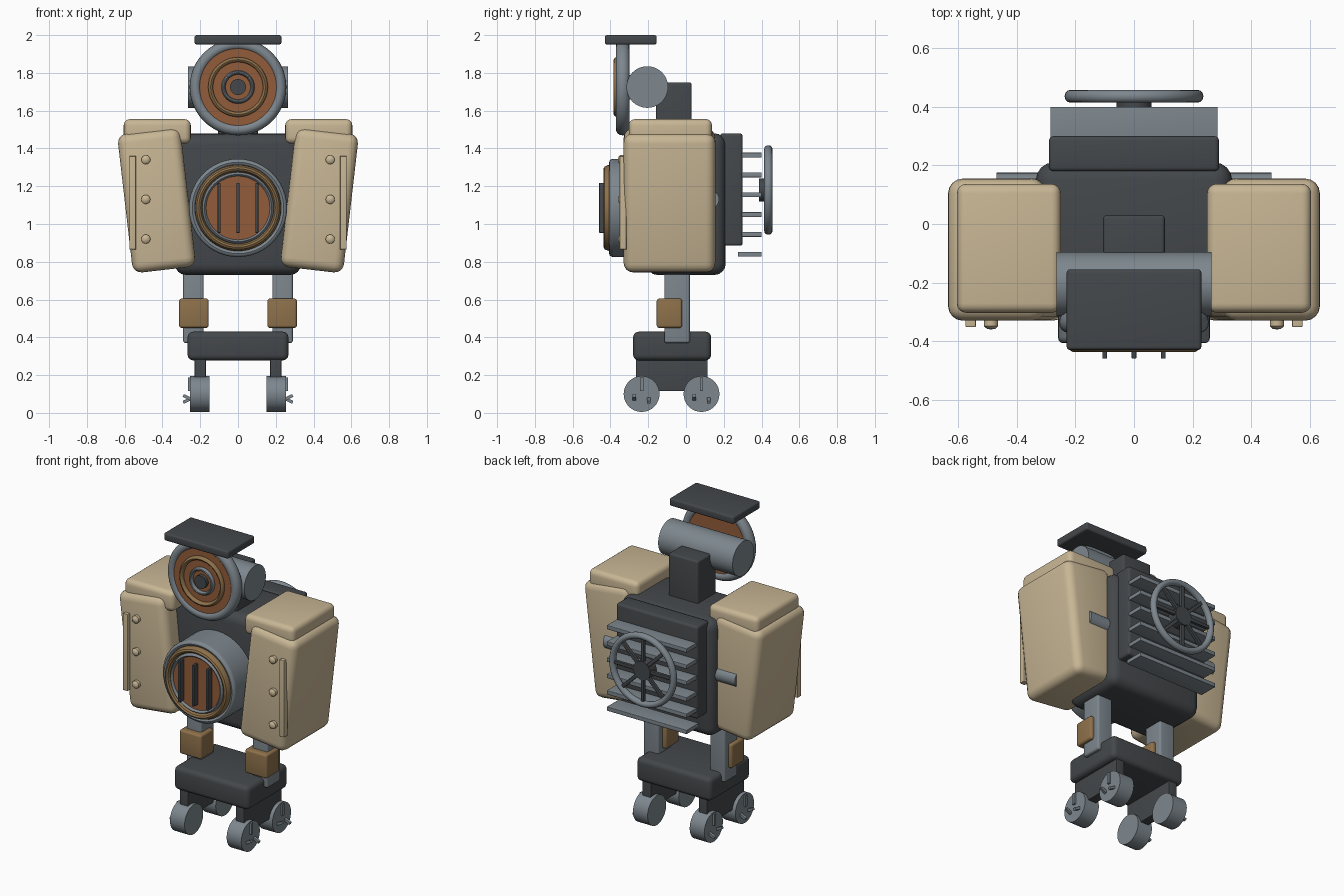
import bpy, bmesh, math
from mathutils import Matrix, Vector

if "Cube" in bpy.data.objects:
    bpy.data.objects.remove(bpy.data.objects["Cube"])


def material(name, rgb):
    m = bpy.data.materials.new(name)
    m.diffuse_color = (*rgb, 1)
    m.use_nodes = True
    m.node_tree.nodes["Principled BSDF"].inputs["Base Color"].default_value = m.diffuse_color
    return m


DARK = material("charcoal", (0.058, 0.064, 0.070))
GRAY = material("steel_gray", (0.205, 0.242, 0.270))
TAN = material("sand_tan", (0.58, 0.47, 0.30))
BRONZE = material("bronze", (0.27, 0.165, 0.07))
COPPER = material("copper", (0.29, 0.108, 0.043))


def finish(bm, name, mat, matrix=Matrix()):
    bmesh.ops.recalc_face_normals(bm, faces=bm.faces)
    me = bpy.data.meshes.new(name)
    bm.to_mesh(me)
    bm.free()
    me.materials.append(mat)
    ob = bpy.data.objects.new(name, me)
    bpy.context.collection.objects.link(ob)
    ob.matrix_world = matrix
    bpy.ops.object.select_all(action='DESELECT')
    ob.select_set(True)
    bpy.context.view_layer.objects.active = ob
    bpy.ops.object.shade_smooth_by_angle(angle=math.radians(35))
    return ob


def box(name, mat, x, y, z, bevel=0.0, tilt=0.0):
    """Box from (min, max) ranges, optionally rounded and tilted about y."""
    size = [abs(r[1] - r[0]) for r in (x, y, z)]
    mid = Vector([(r[0] + r[1]) / 2 for r in (x, y, z)])
    bm = bmesh.new()
    bmesh.ops.create_cube(bm, size=1)
    bmesh.ops.scale(bm, vec=size, verts=bm.verts)
    if bevel:
        bmesh.ops.bevel(bm, geom=bm.edges[:], offset=bevel, segments=4,
                        profile=0.5, affect='EDGES')
    return finish(bm, name, mat, Matrix.Translation(mid) @ Matrix.Rotation(tilt, 4, 'Y'))


def lathe(name, mat, profile, centre, axis='Y', steps=48, closed=False):
    """Spin (radius, offset) points around the y or x axis."""
    bm = bmesh.new()
    vs = [bm.verts.new((r, o, 0)) for r, o in profile]
    pairs = list(zip(vs, vs[1:])) + ([(vs[-1], vs[0])] if closed else [])
    edges = [bm.edges.new(p) for p in pairs]
    bmesh.ops.spin(bm, geom=vs + edges, cent=(0, 0, 0), axis=(0, 1, 0),
                   angle=2 * math.pi, steps=steps)
    bmesh.ops.remove_doubles(bm, verts=bm.verts, dist=1e-5)
    turn = Matrix.Rotation(-math.pi / 2, 4, 'Z') if axis == 'X' else Matrix()
    return finish(bm, name, mat, Matrix.Translation(centre) @ turn)


def disc(name, mat, r, a, b, centre, axis='Y', steps=48):
    return lathe(name, mat, [(0, a), (r, a), (r, b), (0, b)], centre, axis, steps)


def torus(name, mat, r, wide, deep, centre, sides=12):
    pts = [(r + wide * math.cos(t), deep * math.sin(t))
           for t in (2 * math.pi * i / sides for i in range(sides))]
    return lathe(name, mat, pts, centre, closed=True)


def sx(s, a, b):
    return (s * a, s * b)


# Torso and neck
box("torso", DARK, (-0.335, 0.335), (-0.21, 0.21), (0.73, 1.48), 0.06)
box("neck", DARK, (-0.105, 0.105), (-0.16, 0.03), (1.40, 1.75), 0.012)

# Head: cross barrel, round face with rings, visor
disc("head_barrel", GRAY, 0.11, -0.265, 0.265, (0, -0.205, 1.725), 'X')
F = (0, -0.335, 1.725)
torus("face_rim", GRAY, 0.225, 0.031, 0.036, F, 16)
disc("face_plate", COPPER, 0.212, -0.026, 0.026, F)
torus("face_middle_ring", BRONZE, 0.145, 0.013, 0.02, (0, -0.363, 1.725))
torus("face_inner_ring", GRAY, 0.077, 0.011, 0.02, (0, -0.363, 1.725))
disc("face_centre", DARK, 0.042, -0.385, -0.34, (0, 0, 1.725))
box("face_mount", GRAY, (-0.07, 0.07), (-0.32, -0.2), (1.66, 1.79))
box("visor", DARK, (-0.23, 0.23), (-0.43, -0.155), (1.95, 2.0), 0.012)

# Chest vent
C = (0, 0, 1.085)
disc("chest_drum", GRAY, 0.26, -0.15, -0.385, C)
torus("chest_rim", GRAY, 0.242, 0.018, 0.022, (0, -0.385, 1.085))
torus("chest_bronze_ring", BRONZE, 0.208, 0.021, 0.045, (0, -0.392, 1.085))
torus("chest_inner_ring", GRAY, 0.178, 0.013, 0.04, (0, -0.392, 1.085))
disc("chest_grille_plate", COPPER, 0.17, -0.3, -0.418, C)
for i in (-1, 0, 1):
    box("chest_bar", DARK, (i * 0.1 - 0.008, i * 0.1 + 0.008), (-0.46, -0.41),
        (0.953, 1.217), 0.003)

# Back radiator with fins
box("radiator", DARK, (-0.29, 0.29), (0.18, 0.30), (0.885, 1.48), 0.015)
for i in range(6):
    z = 0.84 + i * 0.105
    box("radiator_fin", GRAY, (-0.285, 0.285), (0.275, 0.40), (z - 0.013, z + 0.013), 0.003)

# Fan wheel
W = (0, 0.436, 1.18)
torus("fan_rim", GRAY, 0.217, 0.02, 0.022, W)
disc("fan_hub", DARK, 0.06, -0.05, 0.015, W, steps=32)
for i in range(4):
    box("fan_spoke", DARK, (-0.215, 0.215), (0.426, 0.446), (1.169, 1.191), 0.003,
        i * math.pi / 4)

for s in (-1, 1):
    # Arms: leaning slab, shoulder cap, joint, trim strip and rivets
    tilt = s * 0.115
    box("arm", TAN, sx(s, 0.263, 0.599), (-0.33, 0.155), (0.755, 1.495), 0.05, tilt)
    box("shoulder_cap", TAN, sx(s, 0.25, 0.605), (-0.303, 0.137), (1.425, 1.555), 0.032)
    disc("shoulder_joint", GRAY, 0.05, -0.12, 0.12, (s * 0.35, 0.125, 1.13), 'X', 32)
    box("arm_strip", TAN, sx(s, 0.54, 0.575), (-0.352, -0.315), (0.865, 1.36), 0.004)
    for z in (0.92, 1.13, 1.34):
        lathe("arm_rivet", TAN, [(0, -0.36), (0.014, -0.358), (0.024, -0.349),
                                 (0.024, -0.32), (0, -0.32)], (s * 0.488, 0, z), steps=20)

    # Legs with bronze knees
    box("leg", GRAY, sx(s, 0.182, 0.29), (-0.115, 0.02), (0.37, 0.80), 0.012)
    box("knee", BRONZE, sx(s, 0.155, 0.312), (-0.155, -0.02), (0.45, 0.605), 0.014)

    # Wheel carriers, wheels and their small pegs
    box("wheel_carrier", DARK, sx(s, 0.17, 0.23), (-0.265, 0.115), (0.115, 0.30), 0.004)
    for y in (-0.235, 0.082):
        disc("wheel", GRAY, 0.095, -0.052, 0.052, (s * 0.202, y, 0.1), 'X', 32)
        box("wheel_tab", GRAY, sx(s, 0.245, 0.266), (y - 0.009, y + 0.009), (0.115, 0.188))
        for k in (-1, 1):
            box("wheel_peg", GRAY, sx(s, 0.245, 0.292), (y + k * 0.038 - 0.009, y + k * 0.038 + 0.009),
                (0.074 - k * 0.008 - 0.008, 0.074 - k * 0.008 + 0.008), 0, s * k * 0.45)

# Foot platform
box("foot_platform", DARK, (-0.267, 0.267), (-0.28, 0.133), (0.278, 0.43), 0.03)
